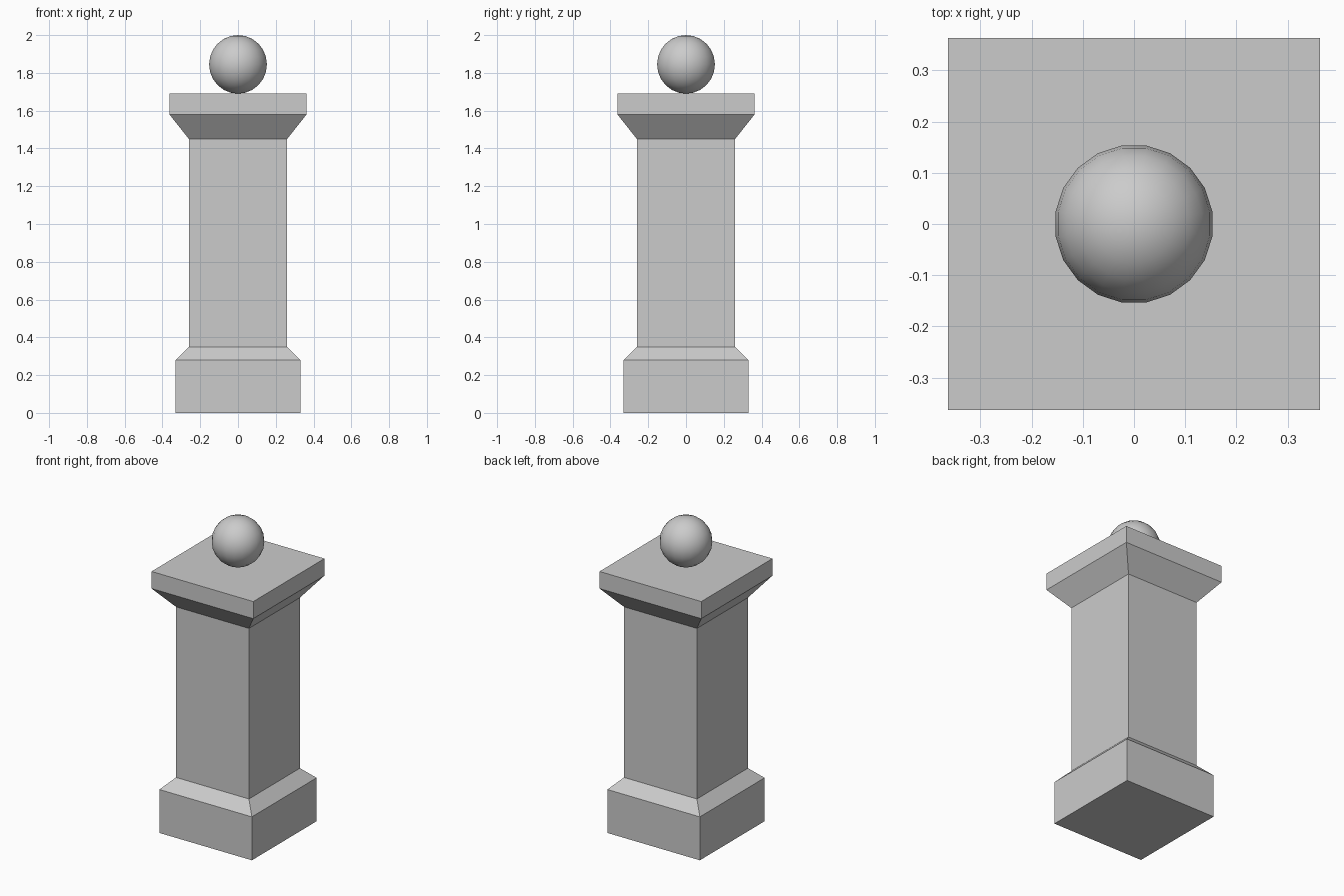
import bpy, bmesh, math

if "Cube" in bpy.data.objects:
    bpy.data.objects.remove(bpy.data.objects["Cube"])

# (half width, height) of the square section, from the ground up
PROFILE = [(0.33, 0.0), (0.33, 0.28),      # base block
           (0.26, 0.35), (0.26, 1.45),     # sloped shoulder and shaft
           (0.363, 1.58), (0.363, 1.69)]   # flared neck and cap slab


def square_loft(name, profile):
    """Closed solid made of stacked square sections."""
    bm = bmesh.new()
    rings = [[bm.verts.new((sx * w, sy * w, z))
              for sx, sy in ((-1, -1), (1, -1), (1, 1), (-1, 1))]
             for w, z in profile]
    for low, high in zip(rings, rings[1:]):
        for i in range(4):
            j = (i + 1) % 4
            bm.faces.new((low[i], low[j], high[j], high[i]))
    bm.faces.new(rings[0][::-1])
    bm.faces.new(rings[-1])
    mesh = bpy.data.meshes.new(name)
    bm.to_mesh(mesh)
    bm.free()
    obj = bpy.data.objects.new(name, mesh)
    bpy.context.collection.objects.link(obj)
    return obj


# Square pillar with base and cap
square_loft("pillar", PROFILE)

# Smooth ball resting on the cap
bpy.ops.mesh.primitive_uv_sphere_add(segments=20, ring_count=12, radius=0.155,
                                     location=(0, 0, 1.845),
                                     rotation=(0, 0, math.radians(9)))
ball = bpy.context.object
ball.name = "ball_finial"
bpy.ops.object.shade_smooth()
